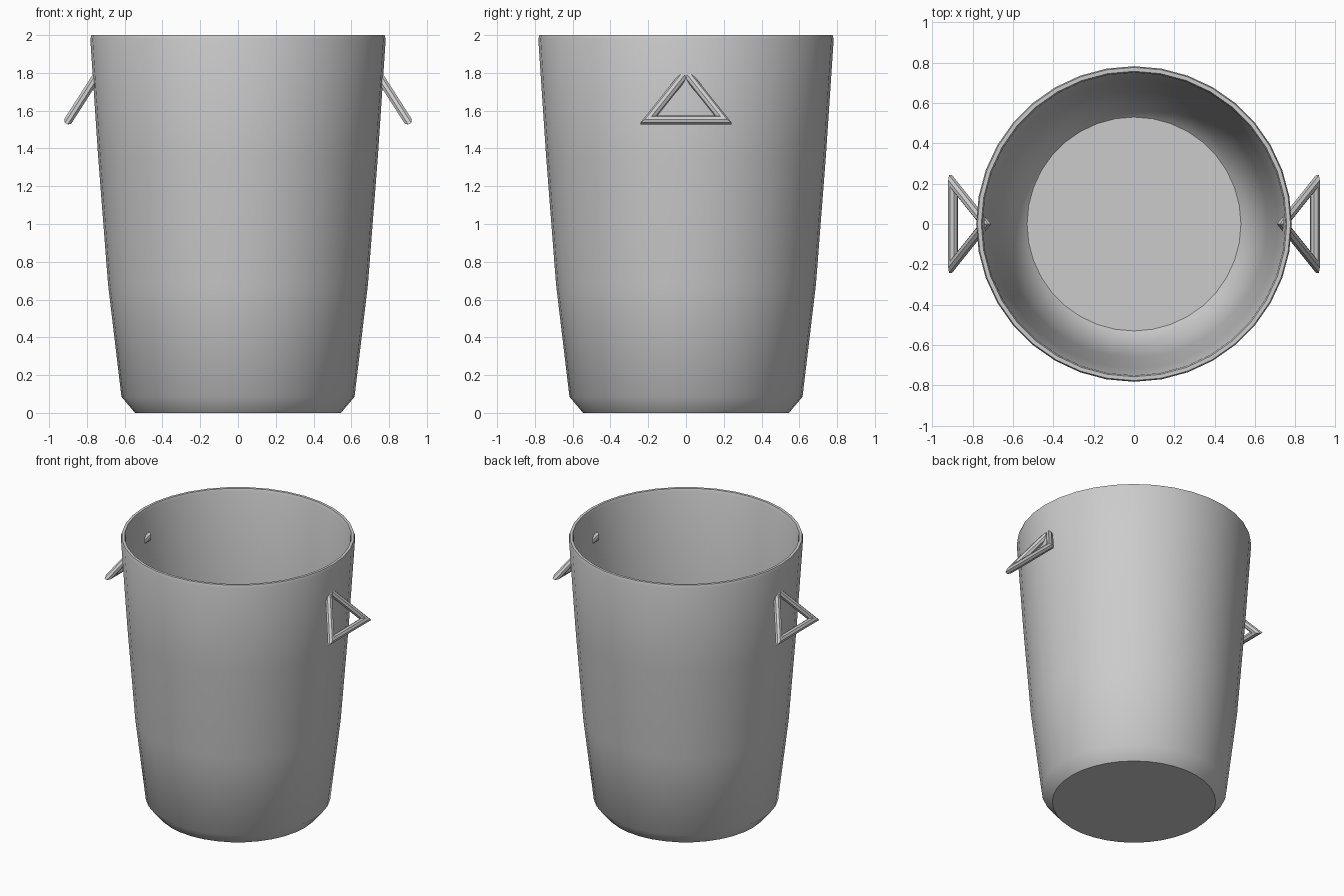
import bpy, bmesh, math
from mathutils import Vector

if "Cube" in bpy.data.objects:
    bpy.data.objects.remove(bpy.data.objects["Cube"])


def make_object(name, bm):
    bmesh.ops.recalc_face_normals(bm, faces=bm.faces)
    mesh = bpy.data.meshes.new(name)
    bm.to_mesh(mesh)
    bm.free()
    obj = bpy.data.objects.new(name, mesh)
    bpy.context.collection.objects.link(obj)
    bpy.ops.object.select_all(action='DESELECT')
    obj.select_set(True)
    bpy.context.view_layer.objects.active = obj
    bpy.ops.object.shade_smooth_by_angle(angle=math.radians(40))
    return obj


# Tapered bucket: closed profile from outer base, over the rim, to inner floor
def lathe(name, profile, sides):
    bm = bmesh.new()
    rings = []
    for r, z in profile:
        rings.append([bm.verts.new((r * math.cos(2 * math.pi * i / sides),
                                    r * math.sin(2 * math.pi * i / sides), z))
                      for i in range(sides)])
    for a, b in zip(rings, rings[1:]):
        for i in range(sides):
            j = (i + 1) % sides
            bm.faces.new((a[i], a[j], b[j], b[i]))
    bm.faces.new(rings[0])
    bm.faces.new(rings[-1])
    return make_object(name, bm)


outer = [(0.545, 0), (0.617, 0.085), (0.688, 0.68), (0.74, 1.35),
         (0.782, 1.98), (0.776, 2.0)]
inner = [(0.757, 2.0), (0.75, 1.98), (0.715, 1.35), (0.662, 0.68),
         (0.592, 0.09), (0.53, 0.03)]
lathe("bucket", outer + inner, 36)


# Triangular side handle: mitred rod loop whose apex pierces the wall
def handle(name, side, radius=0.024, sides=8):
    pts = [Vector((side * 0.737, 0, 1.80)),
           Vector((side * 0.897, 0.2, 1.55)),
           Vector((side * 0.897, -0.2, 1.55))]
    normal = (pts[1] - pts[0]).cross(pts[2] - pts[0]).normalized()
    bm = bmesh.new()
    rings = []
    for k, p in enumerate(pts):
        u = (pts[k - 1] - p).normalized()
        v = (pts[(k + 1) % 3] - p).normalized()
        out = -(u + v).normalized() / math.sin(u.angle(v) / 2)
        ring = []
        for i in range(sides):
            a = 2 * math.pi * (i + 0.5) / sides
            ring.append(bm.verts.new(
                p + radius * (out * math.cos(a) + normal * math.sin(a))))
        rings.append(ring)
    for k in range(3):
        a, b = rings[k], rings[(k + 1) % 3]
        for i in range(sides):
            j = (i + 1) % sides
            bm.faces.new((a[i], a[j], b[j], b[i]))
    return make_object(name, bm)


handle("right_handle", 1)
handle("left_handle", -1)
